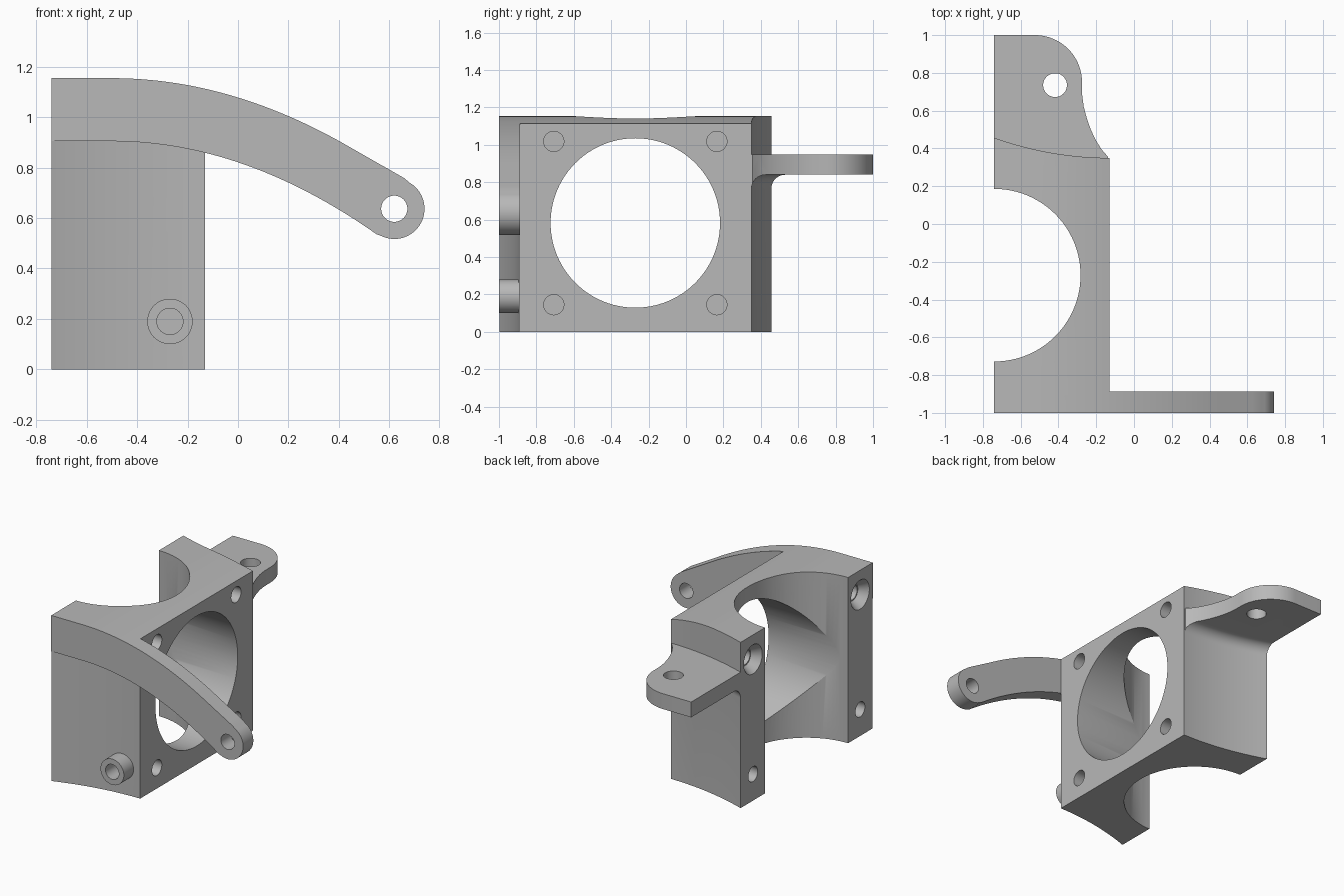
import bpy, bmesh, math

cube = bpy.data.objects.get("Cube")
if cube:
    bpy.data.objects.remove(cube, do_unlink=True)

LEFT, RIGHT, MID = -0.74, -0.13, -0.271   # body ends in x, symmetry plane in y

grey = bpy.data.materials.new("plain grey")
grey.use_nodes = True
colour = (0.48, 0.48, 0.48, 1)
grey.diffuse_color = colour
grey.node_tree.nodes["Principled BSDF"].inputs["Base Color"].default_value = colour


def loft(name, sections):
    """Closed solid through a row of matching outlines."""
    bm = bmesh.new()
    rings = [[bm.verts.new(p) for p in s] for s in sections]
    n = len(rings[0])
    for a, b in zip(rings, rings[1:]):
        for i in range(n):
            j = (i + 1) % n
            bm.faces.new((a[i], a[j], b[j], b[i]))
    bm.faces.new(rings[0])
    bm.faces.new(rings[-1])
    bmesh.ops.recalc_face_normals(bm, faces=bm.faces)
    mesh = bpy.data.meshes.new(name)
    bm.to_mesh(mesh)
    bm.free()
    mesh.materials.append(grey)
    obj = bpy.data.objects.new(name, mesh)
    bpy.context.collection.objects.link(obj)
    return obj


def place(axis, u, v, t):
    return {"x": (t, u, v), "y": (u, t, v), "z": (u, v, t)}[axis]


def prism(name, outline, axis, lo, hi):
    return loft(name, [[place(axis, u, v, t) for u, v in outline] for t in (lo, hi)])


def arc(u, v, r, start, end, n):
    angles = [math.radians(start + (end - start) * i / n) for i in range(n + 1)]
    return [(u + r * math.cos(a), v + r * math.sin(a)) for a in angles]


def rod(name, axis, u, v, lo, hi, r, r2=None, n=48):
    """Cylinder or cone along an axis."""
    ends = ((lo, r), (hi, r if r2 is None else r2))
    return loft(name, [[place(axis, a, b, t) for a, b in arc(u, v, q, 0, 360, n)[:-1]]
                       for t, q in ends])


def combine(obj, other, operation):
    mod = obj.modifiers.new(operation, "BOOLEAN")
    mod.operation = operation
    mod.solver = "EXACT"
    mod.object = other
    bpy.context.view_layer.update()
    graph = bpy.context.evaluated_depsgraph_get()
    mesh = bpy.data.meshes.new_from_object(obj.evaluated_get(graph))
    obj.modifiers.clear()
    obj.data = mesh
    bpy.data.objects.remove(other, do_unlink=True)


def steps(a, b, n):
    return [a + (b - a) * i / n for i in range(n + 1)]


def top(x):
    """Upper curve shared by the body and the arm."""
    drop = 0.307 * (min(max(x, -0.5), 0.4) + 0.5) ** 2
    return 1.155 - drop - 0.57 * max(x - 0.4, 0)


def under(x):
    return 0.905 - 0.335 * max(x + 0.5, 0) ** 2


def half_width(x):
    """Concave front and back walls."""
    return 0.621 + 0.285 * min(x - RIGHT, 0) ** 2


# body block with arched top and concave front and back
body_xs = [LEFT] + steps(-0.5, RIGHT, 12)
body = prism("bracket_body", [(x, top(x)) for x in body_xs] + [(RIGHT, 0), (LEFT, 0)],
             "y", -1.1, 0.6)
for side in (-1, 1):
    wall = [(x, MID + side * half_width(x)) for x in steps(-0.8, -0.1, 28)]
    wall += [(-0.1, side * 1.5), (-0.8, side * 1.5)]
    combine(body, prism("wall_cutter", wall, "z", -0.2, 1.4), "DIFFERENCE")

# drooping arm with rounded tip
arm = [(x, top(x)) for x in body_xs + steps(RIGHT, 0.66, 24)[1:]]
arm += arc(0.62, 0.637, 0.12, 60, -118, 28)
arm += [(x, under(x)) for x in steps(0.55, -0.5, 30)] + [(LEFT, under(LEFT))]
combine(body, prism("arm", arm, "y", -1.0, -0.888), "UNION")

# small boss on the front
combine(body, rod("boss", "y", -0.27, 0.19, -1.0, -0.85, 0.09), "UNION")

# rear tab, with a fillet under it following the concave back wall
tab = [(LEFT, 0.3), (LEFT, 1.0)] + arc(-0.525, 0.75, 0.25, 90, 0, 20)
tab += [(-0.274, 0.68), (-0.266, 0.62), (-0.25, 0.56), (-0.229, 0.5), (-0.203, 0.445),
        (-0.172, 0.395), (-0.137, 0.355), (-0.137, 0.3)]
r = 0.075
sections = []
for x in steps(-0.8, -0.1, 28):
    y = MID + half_width(x)
    curve = arc(y + r, 0.84 - r, r, 180, 90, 8)
    curve += [(y + r, 0.87), (y - 0.04, 0.87), (y - 0.04, 0.84 - r)]
    sections.append([(x, a, b) for a, b in curve])
fillet = loft("tab_fillet", sections)
combine(fillet, prism("fillet_limit", tab, "z", 0.6, 0.92), "INTERSECT")
combine(body, prism("tab", tab, "z", 0.84, 0.947), "UNION")
combine(body, fillet, "UNION")

# crossing bores
cutters = [
    rod("upright_bore", "z", LEFT, MID, -0.2, 1.5, 0.457, n=96),
    rod("cross_bore", "x", MID, 0.582, -1.0, 0.1, 0.453, n=96),
    rod("arm_hole", "y", 0.62, 0.637, -1.2, -0.7, 0.052),
    rod("boss_hole", "y", -0.27, 0.19, -1.2, -0.79, 0.052),
    rod("tab_hole", "z", -0.418, 0.735, 0.7, 1.1, 0.063),
]
# fixing holes on the flat face and in both end pads
for side in (-1, 1):
    for z in (0.145, 1.018):
        cutters.append(rod("face_hole", "x", MID + side * 0.436, z, -0.4, 0.1, 0.054))
    pad = MID + side * 0.59
    for z in (0.185, 0.985):
        cutters.append(rod("pad_hole", "x", pad, z, -0.9, -0.5, 0.052))
    cutters.append(rod("countersink", "x", pad, 0.985, LEFT - 0.02, LEFT + 0.06, 0.115, 0.06))
for cutter in cutters:
    combine(body, cutter, "DIFFERENCE")

bpy.ops.object.select_all(action="DESELECT")
body.select_set(True)
bpy.context.view_layer.objects.active = body
bpy.ops.object.shade_smooth_by_angle(angle=math.radians(25))
